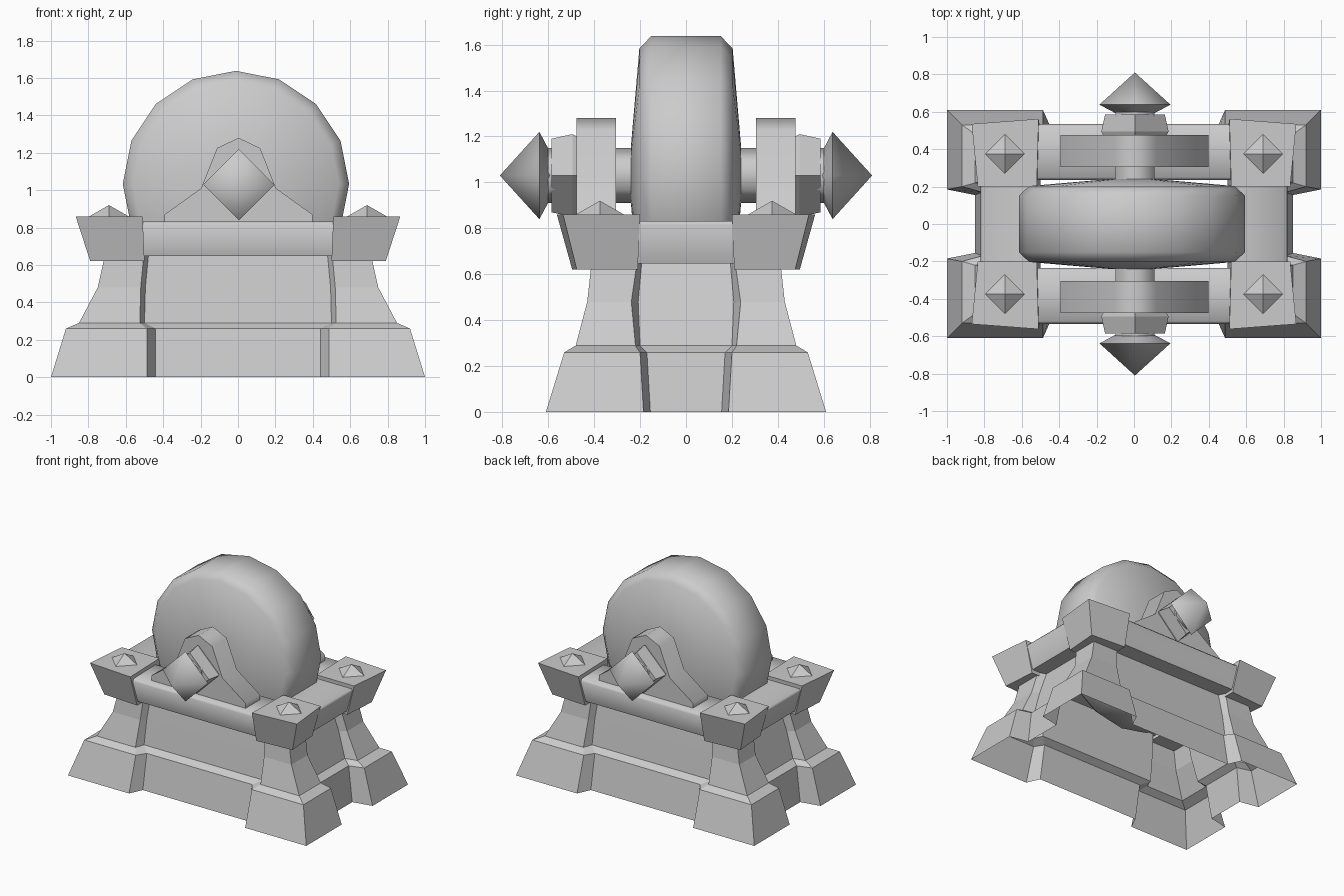
import bpy, bmesh, math

if "Cube" in bpy.data.objects:
    bpy.data.objects.remove(bpy.data.objects["Cube"])

stone = bpy.data.materials.new("grey_stone")
stone.diffuse_color = (0.6, 0.6, 0.6, 1)
stone.use_nodes = True
stone.node_tree.nodes["Principled BSDF"].inputs["Base Color"].default_value = stone.diffuse_color


def loft(name, rings, caps=True, smooth=None):
    """Skin a series of closed rings that share one point count."""
    bm = bmesh.new()
    rows = [[bm.verts.new(p) for p in ring] for ring in rings]
    n = len(rows[0])
    for a, b in zip(rows, rows[1:]):
        for i in range(n):
            j = (i + 1) % n
            bm.faces.new((a[i], a[j], b[j], b[i]))
    if caps:
        bm.faces.new(rows[0])
        bm.faces.new(rows[-1])
    bmesh.ops.remove_doubles(bm, verts=bm.verts, dist=1e-5)
    bmesh.ops.recalc_face_normals(bm, faces=bm.faces)
    mesh = bpy.data.meshes.new(name)
    bm.to_mesh(mesh)
    bm.free()
    mesh.materials.append(stone)
    ob = bpy.data.objects.new(name, mesh)
    bpy.context.collection.objects.link(ob)
    if smooth:
        bpy.ops.object.select_all(action='DESELECT')
        ob.select_set(True)
        bpy.context.view_layer.objects.active = ob
        bpy.ops.object.shade_smooth_by_angle(angle=math.radians(smooth))
    return ob


def rect(x0, x1, y0, y1, z):
    return [(x0, y0, z), (x1, y0, z), (x1, y1, z), (x0, y1, z)]


def turned(name, profile, sides, cx=0.005, cz=1.03, caps=True, smooth=None):
    """Solid turned around the y direction from (y, radius) pairs."""
    rings = []
    for y, r in profile:
        rings.append([(cx + r * math.sin(2 * math.pi * k / sides), y,
                       cz + r * math.cos(2 * math.pi * k / sides)) for k in range(sides)])
    return loft(name, rings, caps, smooth)


# Plinth: hollow notched shell with four flared corner piers and recessed walls
def plinth_ring(z, X, Y, a, b, Xw, Yw, da, db):
    q = [(Xw, b - db), (X, b), (X, Y), (a, Y), (a - da, Yw)]
    pts = q + [(-x, y) for x, y in reversed(q)]
    pts += [(-x, -y) for x, y in q] + [(x, -y) for x, y in reversed(q)]
    return [(x, y, z) for x, y in pts]


levels = [
    (0.00, 1.00, 0.61, 0.487, 0.185, 0.850, 0.510, 0.045, 0.03),
    (0.26, 0.92, 0.53, 0.487, 0.200, 0.810, 0.462, 0.045, 0.03),
    (0.29, 0.85, 0.48, 0.525, 0.220, 0.757, 0.412, 0.025, 0.02),
    (0.48, 0.75, 0.43, 0.520, 0.238, 0.700, 0.386, 0.025, 0.03),
    (0.66, 0.71, 0.41, 0.503, 0.212, 0.646, 0.360, 0.025, 0.02),
]
loft("plinth", [plinth_ring(*l) for l in levels], caps=False)

# Corner caps (slightly kite-shaped in plan) with pyramid studs
cap_low = [(0.50, 0.21), (0.77, 0.21), (0.79, 0.475), (0.50, 0.495)]
cap_top = [(0.52, 0.20), (0.835, 0.20), (0.868, 0.535), (0.51, 0.562)]
for sx in (-1, 1):
    for sy in (-1, 1):
        loft("corner_cap", [[(sx * x, sy * y, z) for x, y in pts]
                            for pts, z in ((cap_low, 0.62), (cap_top, 0.86))])
        cx, cy, r = sx * 0.69, sy * 0.375, 0.105
        stud = [(cx + r, cy, 0.86), (cx, cy + r, 0.86), (cx - r, cy, 0.86), (cx, cy - r, 0.86)]
        loft("cap_stud", [stud, [(cx, cy, 0.92)] * 4], caps=False)

# Rails linking the caps: outer faces lean outwards, top edges eased
for s in (-1, 1):
    loft("long_rail", [
        rect(-0.51, 0.51, s * 0.24, s * 0.485, 0.647),
        rect(-0.525, 0.525, s * 0.235, s * 0.535, 0.815),
        rect(-0.525, 0.525, s * 0.25, s * 0.52, 0.832)], smooth=60)
    loft("short_rail", [
        rect(s * 0.53, s * 0.765, -0.215, 0.215, 0.647),
        rect(s * 0.53, s * 0.820, -0.205, 0.205, 0.815),
        rect(s * 0.53, s * 0.810, -0.205, 0.205, 0.832)], smooth=60)

# Grinding wheel
turned("wheel", [(-0.24, 0.12), (-0.203, 0.55), (-0.15, 0.605),
                 (0.15, 0.605), (0.203, 0.55), (0.24, 0.12)], 16, cx=-0.011, cz=1.033, smooth=60)

# Axle
turned("axle", [(-0.60, 0.12), (0.60, 0.12)], 6, smooth=65)

# Bearing brackets, square collars and pointed end nuts
half = [(0.395, 0.825), (0.395, 0.87), (0.20, 1.01), (0.115, 1.225)]
outline = half + [(0, 1.28)] + [(-x, z) for x, z in reversed(half)]
for s in (-1, 1):
    loft("bearing_bracket", [[(x + 0.003, s * y, z) for x, z in outline]
                             for y in (0.305, 0.477)], smooth=60)
    turned("collar", [(s * 0.475, 0.17), (s * 0.495, 0.18), (s * 0.585, 0.16)], 4)
    turned("end_nut", [(s * 0.585, 0.09), (s * 0.638, 0.19), (s * 0.81, 0)], 4,
           caps=False, smooth=75)
